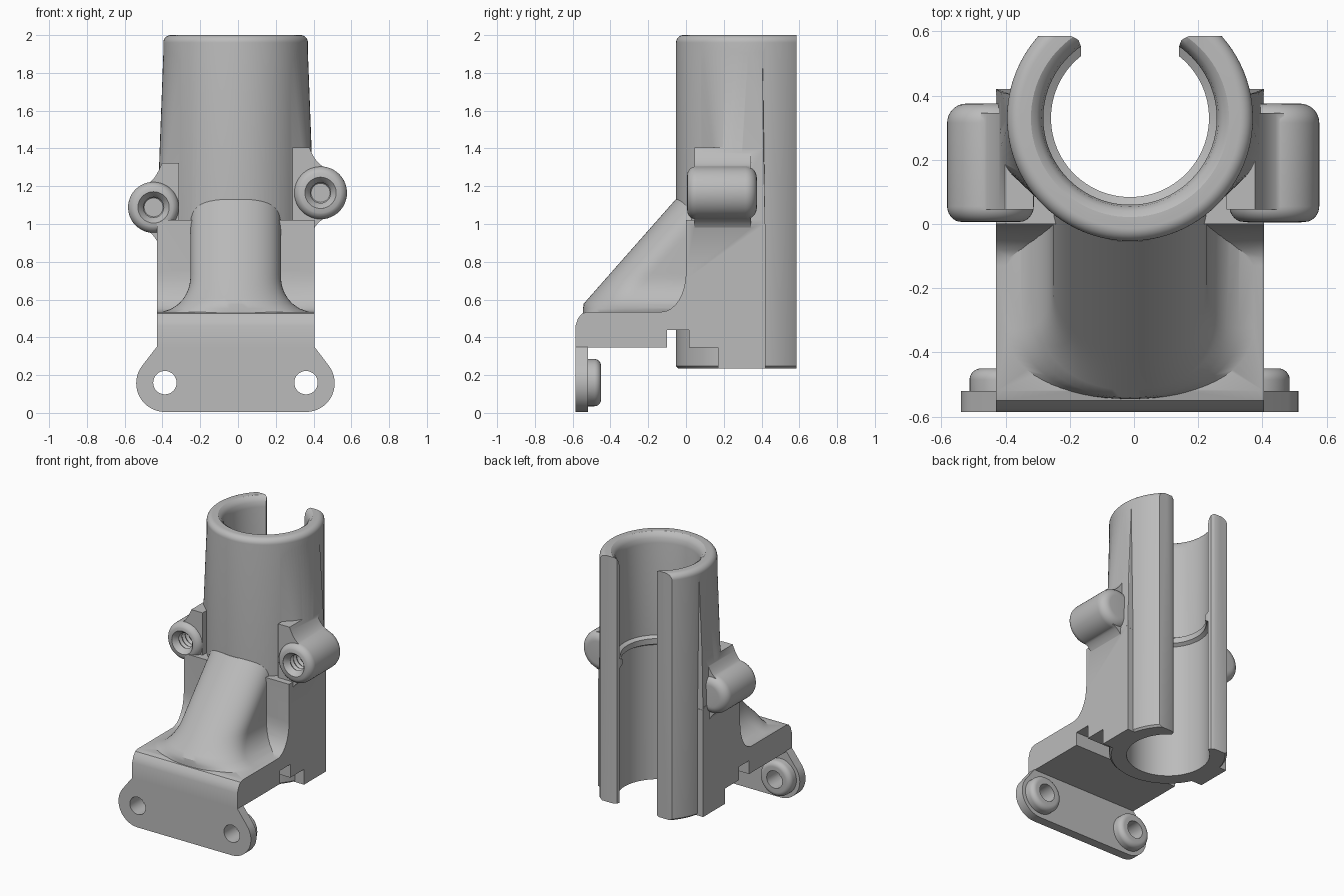
import bpy, bmesh, math
from mathutils import Vector

if "Cube" in bpy.data.objects:
    bpy.data.objects.remove(bpy.data.objects["Cube"])

CX, CY = -0.0125, 0.33          # axis of the tube
grey = bpy.data.materials.new("grey_plastic")
grey.diffuse_color = (0.5, 0.5, 0.5, 1)
grey.use_nodes = True
grey.node_tree.nodes["Principled BSDF"].inputs["Base Color"].default_value = grey.diffuse_color


def make(name, bm):
    bmesh.ops.remove_doubles(bm, verts=bm.verts, dist=1e-5)
    bmesh.ops.recalc_face_normals(bm, faces=bm.faces)
    me = bpy.data.meshes.new(name)
    bm.to_mesh(me)
    bm.free()
    ob = bpy.data.objects.new(name, me)
    bpy.context.collection.objects.link(ob)
    me.materials.append(grey)
    return ob


def loft(name, rings):
    """Skin a stack of closed rings and cap both ends."""
    bm = bmesh.new()
    rows = [[bm.verts.new(p) for p in r] for r in rings]
    n = len(rows[0])
    for a, b in zip(rows, rows[1:]):
        for i in range(n):
            j = (i + 1) % n
            bm.faces.new((a[i], a[j], b[j], b[i]))
    bm.faces.new(rows[0])
    bm.faces.new(rows[-1])
    return make(name, bm)


def lathe(name, prof, center, axis='z', n=64):
    """Solid of revolution from (radius, position) pairs."""
    rings = []
    for r, t in prof:
        ring = []
        for i in range(n):
            a = 2 * math.pi * i / n
            u, v = r * math.cos(a), r * math.sin(a)
            ring.append((center[0] + u, center[1] + v, t) if axis == 'z'
                        else (center[0] + u, t, center[1] + v))
        rings.append(ring)
    return loft(name, rings)


def extrude_x(name, pts, x0, x1):
    return loft(name, [[(x, y, z) for y, z in pts] for x in (x0, x1)])


def extrude_y(name, pts, y0, y1):
    return loft(name, [[(x, y, z) for x, z in pts] for y in (y0, y1)])


def box(name, x0, x1, y0, y1, z0, z1):
    return extrude_x(name, [(y0, z0), (y1, z0), (y1, z1), (y0, z1)], x0, x1)


def hull(name, pts):
    bm = bmesh.new()
    for p in pts:
        bm.verts.new(p)
    res = bmesh.ops.convex_hull(bm, input=bm.verts)
    junk = {v for v in res["geom_interior"] + res["geom_unused"]
            if isinstance(v, bmesh.types.BMVert)}
    bmesh.ops.delete(bm, geom=list(junk), context='VERTS')
    return make(name, bm)


def arc(cx, cy, r, a0, a1, n=8):
    return [(cx + r * math.cos(math.radians(a0 + (a1 - a0) * i / n)),
             cy + r * math.sin(math.radians(a0 + (a1 - a0) * i / n))) for i in range(n + 1)]


def combine(target, others, op):
    """Boolean the parts into the target and drop the helpers."""
    for o in others:
        m = target.modifiers.new(op, 'BOOLEAN')
        m.operation, m.solver, m.object = op, 'EXACT', o
        dg = bpy.context.evaluated_depsgraph_get()
        me = bpy.data.meshes.new_from_object(target.evaluated_get(dg))
        target.modifiers.clear()
        target.data = me
        bpy.data.objects.remove(o)


# Tube with rounded rim
body = lathe("clamp_body", [(0.37, 0.235), (0.383, 0.248)] + arc(0.343, 1.96, 0.04, 0, 90), (CX, CY), n=96)

# Tapered shoulders flaring from the tube to the wider lower body
pts = [(CX + 0.381 * math.cos(2 * math.pi * i / 96), CY + 0.381 * math.sin(2 * math.pi * i / 96), z)
       for i in range(96) for z in (0.95, 1.95)
       if CY + 0.381 * math.sin(2 * math.pi * i / 96) < 0.42]
pts += [(CX + s * w, y, z) for s in (-1, 1)
        for w, y, z in ((0.417, 0.42, 0.95), (0.417, 0.2, 0.95), (0.402, 0.41, 1.4), (0.402, 0.3, 1.4))]
shoulders = hull("shoulders", pts)

# Base and lower body, one stepped side profile
side = [(-0.585, 0.3), (-0.585, 0.46), (-0.572, 0.5), (-0.55, 0.527), (-0.52, 0.535)]
side += [(-0.13 + 0.13 * math.sin(t * math.pi / 16), 0.745 - 0.21 * math.cos(t * math.pi / 16))
         for t in range(9)]
side += [(0, 1.02), (0.405, 1.02), (0.42, 1.0), (0.42, 0.235), (0.17, 0.235), (0.17, 0.345),
         (0.015, 0.345), (0.015, 0.44), (-0.1, 0.44), (-0.1, 0.345), (-0.525, 0.345), (-0.525, 0.3)]
base = extrude_x("base", side, -0.43, 0.405)

# Sloping rounded ramp that flares onto the base
rings = []
for k in range(25):
    z = 0.5 + 0.63 * k / 24
    s = min(1, max(0, (0.72 - z) / 0.185))
    w = 0.24 + 0.17 * (1 - math.sqrt(1 - s * s))
    yf = max(-0.545, -0.055 - (1.13 - z) * 0.882)
    depth = 0.22
    ring = [(CX + w, 0.1, z)]
    for i in range(33):
        a = math.pi * i / 32
        ring.append((CX + w * math.cos(a), yf + depth * (1 - math.sin(a) ** 0.9), z))
    ring.append((CX - w, 0.1, z))
    rings.append(ring)
ramp = loft("ramp", rings)

# Front plate with two round ears, and collars behind them
EARS = (-0.387, 0.36)
pts = [(x, y, z) for e in EARS for x, z in arc(e, 0.157, 0.152, 0, 360, 48) for y in (-0.585, -0.52)]
pts += [(x, y, z) for x in (-0.43, 0.405) for y in (-0.585, -0.52) for z in (0.35,)]
plate = hull("front_plate", pts)
collars = [lathe("collar", [(0.125, -0.53)] + [(r, y) for r, y in arc(0.09, -0.485, 0.035, 0, 90)],
                 (e, 0.16), 'y', 48) for e in EARS]

# Side bosses with filleted necks
BOSSES = ((-1, -0.447, 1.088, 0.135), (1, 0.437, 1.165, 0.14))
lugs = []
for s, x, z, r in BOSSES:
    prof = ([(r - 0.06, 0.005)] + [(a, b) for a, b in arc(r - 0.05, 0.055, 0.05, -70, 0)]
            + [(a, b) for a, b in arc(r - 0.06, 0.315, 0.06, 0, 90)])
    lugs.append(lathe("boss", prof, (x, z), 'y', 48))
    root = CX + s * 0.39
    tip = x + s * 0.03
    neck = []
    for q in (1, -1):
        curve = []
        for i in range(9):
            t = i / 8          # concave blend from the wall to the boss
            p0 = Vector((root, z + q * (r + 0.1)))
            p1 = Vector((root + s * 0.035, z + q * (r + 0.01)))
            p2 = Vector((tip, z + q * (r - 0.008)))
            curve.append(tuple(p0 * (1 - t) ** 2 + p1 * 2 * t * (1 - t) + p2 * t * t))
        neck += curve if q == 1 else curve[::-1]
    neck += [(CX + s * 0.3, z - r - 0.1), (CX + s * 0.3, z + r + 0.1)]
    lugs.append(extrude_y("neck", neck, 0.045, 0.345))

combine(body, [shoulders, base, ramp, plate] + collars + lugs, 'UNION')

# Bore with an inner ring and a flared mouth
bore = lathe("bore", [(0.27, 0.1), (0.27, 1.2), (0.246, 1.215), (0.246, 1.255), (0.27, 1.27), (0.27, 1.93),
                      (0.276, 1.965), (0.29, 1.988), (0.31, 2.001), (0.31, 2.1)], (CX, CY), n=96)
# Rear slot with eased edges, and flat rear trim
slot = loft("slot", [[(CX + sx * w, y, z) for w, y in
                      ((0.152, 0.3), (0.152, 0.55), (0.16, 0.573), (0.185, 0.5865), (0.185, 0.8))
                      for sx in (1,)] +
                     [(CX - w, y, z) for w, y in
                      ((0.185, 0.8), (0.185, 0.5865), (0.16, 0.573), (0.152, 0.55), (0.152, 0.3))]
                     for z in (0.1, 2.1)])
trim = box("trim", -0.6, 0.6, 0.585, 0.9, 0.1, 2.2)

# Plate holes and threaded boss holes
holes = [lathe("hole", [(0.062, -0.7), (0.062, -0.3)], (e, 0.16), 'y', 32) for e in EARS]
for s, x, z, r in BOSSES:
    prof = [(0.085, -0.03), (0.083, 0.006), (0.066, 0.025)]
    for k in range(6):
        prof += [(0.054, 0.045 + 0.036 * k), (0.066, 0.063 + 0.036 * k)]
    holes.append(lathe("thread", prof + [(0.05, 0.262)], (x, z), 'y', 32))
combine(body, [bore, slot, trim] + holes, 'DIFFERENCE')

# Single colour, smooth shading with sharp edges kept
body.data.materials.clear()
body.data.materials.append(grey)
for p in body.data.polygons:
    p.material_index = 0
bpy.context.view_layer.objects.active = body
body.select_set(True)
bpy.ops.object.shade_smooth_by_angle(angle=math.radians(32))
